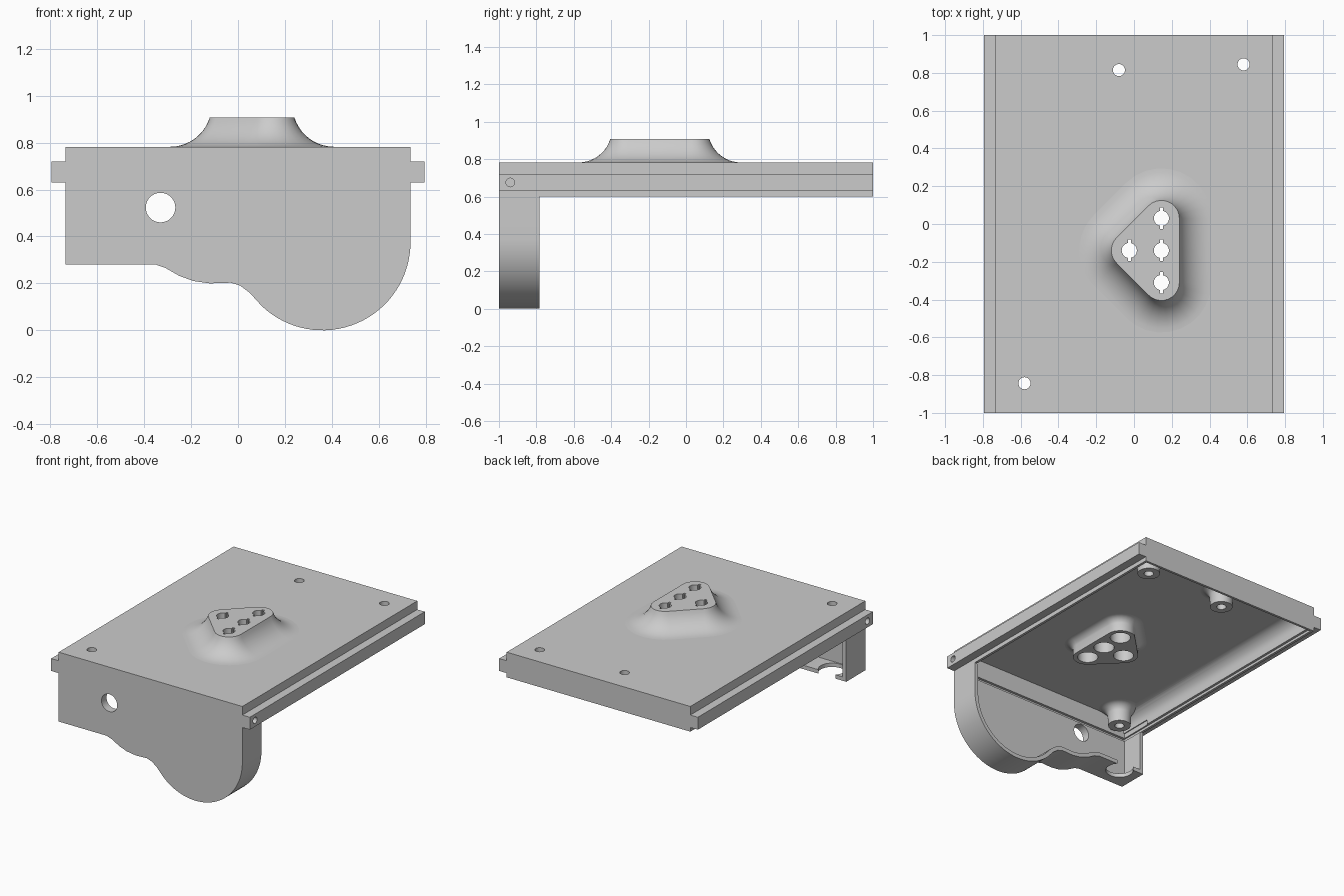
import bpy, bmesh, math
from mathutils import Vector

cube = bpy.data.objects.get("Cube")
if cube:
    bpy.data.objects.remove(cube)

gray = bpy.data.materials.new("plain_gray")
gray.use_nodes = True
gray.diffuse_color = (0.6, 0.6, 0.6, 1)
gray.node_tree.nodes["Principled BSDF"].inputs["Base Color"].default_value = gray.diffuse_color


def loft(name, rings):
    """Closed solid through rings of equal length."""
    bm = bmesh.new()
    loops = [[bm.verts.new(p) for p in ring] for ring in rings]
    n = len(loops[0])
    for a, b in zip(loops, loops[1:]):
        for i in range(n):
            j = (i + 1) % n
            bm.faces.new((a[i], a[j], b[j], b[i]))
    bm.faces.new(loops[0][::-1])
    bm.faces.new(loops[-1])
    bmesh.ops.recalc_face_normals(bm, faces=bm.faces)
    mesh = bpy.data.meshes.new(name)
    bm.to_mesh(mesh)
    bm.free()
    mesh.materials.append(gray)
    obj = bpy.data.objects.new(name, mesh)
    bpy.context.collection.objects.link(obj)
    return obj


def prism_y(name, outline, y0, y1):
    return loft(name, [[(x, y, z) for x, z in outline] for y in (y0, y1)])


def box(name, x0, x1, y0, y1, z0, z1):
    return prism_y(name, [(x0, z0), (x1, z0), (x1, z1), (x0, z1)], y0, y1)


def arc(cx, cy, r, a0, a1, n):
    angles = [math.radians(a0 + (a1 - a0) * i / n) for i in range(n + 1)]
    return [(cx + r * math.cos(a), cy + r * math.sin(a)) for a in angles]


def circle(cx, cy, r, n=32):
    return arc(cx, cy, r, 0, 360, n)[:-1]


def turned(name, x, y, profile):
    return loft(name, [[(px, py, z) for px, py in circle(x, y, r)] for r, z in profile])


def combine(target, tool, operation):
    mod = target.modifiers.new("cut", "BOOLEAN")
    mod.operation = operation
    mod.solver = "EXACT"
    mod.object = tool
    bpy.context.view_layer.objects.active = target
    bpy.ops.object.modifier_apply(modifier=mod.name)
    bpy.data.objects.remove(tool)


def inset(outline, d):
    """Move a counter-clockwise outline inward by d."""
    result = []
    for i, p in enumerate(outline):
        p, a, b = Vector(p), Vector(outline[i - 1]), Vector(outline[(i + 1) % len(outline)])
        u, v = (p - a).normalized(), (b - p).normalized()
        m = Vector((-u.y, u.x)) + Vector((-v.y, v.x))
        result.append(tuple(p + m * (2 * d / m.length_squared)))
    return result


# Rounded triangle of the button hump
corners = [(0.145, 0.03), (-0.025, -0.14), (0.145, -0.31)]
starts = [0, 135, 225]


def triangle(r, z):
    pts = []
    for (cx, cy), a, b in zip(corners, starts, (135, 225, 360)):
        pts += arc(cx, cy, r, a, b, 10)
    return [(x, y, z) for x, y in pts]


def flare(r, z, reach, steps, sign):
    """Concave fillet profile as (radius, height), wide end first."""
    top = math.radians(73)
    big = reach / math.sin(top)
    turn = [top * i / steps for i in range(steps + 1)]
    return [(r + reach - big * math.sin(t), z + sign * big * (1 - math.cos(t))) for t in turn]


# Plate with side rails
half = [(0.735, 0.6), (0.735, 0.63), (0.795, 0.63), (0.795, 0.72), (0.735, 0.72), (0.735, 0.782)]
section = half + [(-x, z) for x, z in reversed(half)]
body = prism_y("cover_plate", section, -1, 1)

# Front panel with curved lower edge
panel = [(-0.735, 0.68), (-0.735, 0.28), (-0.35, 0.28), (-0.31, 0.266), (-0.25, 0.232),
         (-0.19, 0.21), (-0.12, 0.2), (-0.03, 0.203), (0.01, 0.19), (0.05, 0.16)]
panel += arc(0.36, 0.375, 0.375, 226, 360, 32) + [(0.735, 0.68)]
combine(body, prism_y("front_panel", panel, -1, -0.782), "UNION")

# Hollow underside and panel interior, with a shallow groove around the plate
cavity = [(-0.70, 0.55), (0.70, 0.55)] + arc(0.61, 0.66, 0.09, 0, 90, 8) + arc(-0.61, 0.66, 0.09, 90, 180, 8)
combine(body, prism_y("plate_hollow", cavity, -0.942, 0.965), "DIFFERENCE")
combine(body, prism_y("panel_hollow", inset(panel, 0.028), -0.942, -0.7), "DIFFERENCE")
combine(body, box("cover_groove", -0.717, 0.717, -0.96, 0.983, 0.595, 0.618), "DIFFERENCE")

# Button hump above and its boss below
hump = [triangle(0.265, 0.765)] + [triangle(r, z) for r, z in flare(0.095, 0.782, 0.17, 10, 1)]
combine(body, loft("button_hump", hump), "UNION")
boss = [triangle(0.155, 0.77)] + [triangle(r, z) for r, z in flare(0.1, 0.75, 0.055, 6, -1)]
boss.append(triangle(0.098, 0.65))
combine(body, loft("button_boss", boss), "UNION")

# Screw bosses and holes
for x, y in [(0.58, 0.845), (-0.08, 0.815), (-0.58, -0.843)]:
    profile = [(0.14, 0.77)] + flare(0.08, 0.75, 0.06, 6, -1) + [(0.075, 0.625)]
    combine(body, turned("screw_boss", x, y, profile), "UNION")
    combine(body, turned("screw_hole", x, y, [(0.032, 0.5), (0.032, 0.9)]), "DIFFERENCE")

# Tool access through the panel floor below the front screw
combine(body, turned("screw_access", -0.58, -0.843, [(0.092, 0.15), (0.092, 0.4)]), "DIFFERENCE")

# Button bores, openings and slots
for x, y in corners + [(0.145, -0.14)]:
    combine(body, turned("button_bore", x, y, [(0.068, 0.5), (0.068, 0.86)]), "DIFFERENCE")
    combine(body, turned("button_opening", x, y, [(0.04, 0.8), (0.04, 1)]), "DIFFERENCE")
    combine(body, box("button_slot", x - 0.008, x + 0.008, y - 0.057, y + 0.057, 0.8, 1), "DIFFERENCE")

# Round window in the panel, pivot holes in the rail ends
combine(body, prism_y("panel_window", circle(-0.33, 0.523, 0.063, 40), -1.1, -0.9), "DIFFERENCE")
for x0, x1 in [(0.73, 0.9), (-0.9, -0.73)]:
    ring = circle(-0.94, 0.675, 0.023)
    combine(body, loft("pivot_hole", [[(x, y, z) for y, z in ring] for x in (x0, x1)]), "DIFFERENCE")

# Smooth curved areas, keep large flats and corners crisp
bm = bmesh.new()
bm.from_mesh(body.data)
for f in bm.faces:
    f.smooth = True
for e in bm.edges:
    flat = max(f.calc_area() for f in e.link_faces) > 0.12
    e.smooth = len(e.link_faces) == 2 and not flat and e.calc_face_angle(0) < math.radians(30)
bm.to_mesh(body.data)
bm.free()
